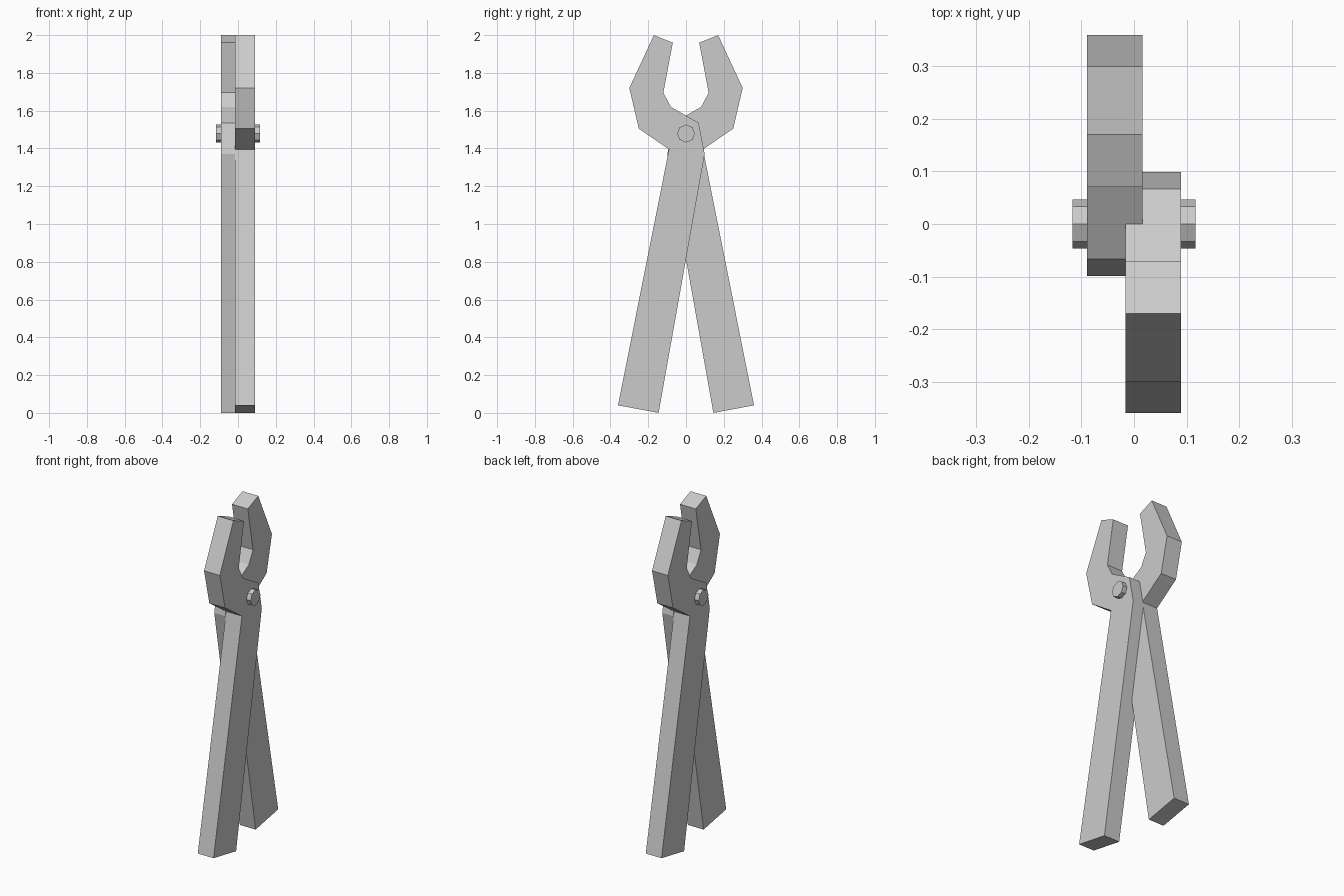
import bpy, bmesh
from math import pi
from mathutils import Matrix

if "Cube" in bpy.data.objects:
    bpy.data.objects.remove(bpy.data.objects["Cube"])

# Side outline (y, z) of one half: jaw, pivot boss and handle
OUTLINE = [(-0.17, 2.0), (-0.30, 1.72), (-0.25, 1.505), (-0.09, 1.395),
           (-0.36, 0.04), (-0.145, 0.0), (0.099, 1.37), (0.067, 1.535),
           (-0.08, 1.62), (-0.12, 1.695), (-0.07, 1.96)]
INNER, OUTER = 0.016, 0.089


def prism(name, outline, x0, x1, angle):
    bm = bmesh.new()
    face = bm.faces.new([bm.verts.new((x0, y, z)) for y, z in outline])
    ext = bmesh.ops.extrude_face_region(bm, geom=[face], use_keep_orig=True)
    moved = [g for g in ext["geom"] if isinstance(g, bmesh.types.BMVert)]
    bmesh.ops.translate(bm, verts=moved, vec=(x1 - x0, 0, 0))
    bmesh.ops.recalc_face_normals(bm, faces=bm.faces[:])
    bm.transform(Matrix.Rotation(angle, 4, 'Z'))
    mesh = bpy.data.meshes.new(name)
    bm.to_mesh(mesh)
    bm.free()
    obj = bpy.data.objects.new(name, mesh)
    bpy.context.collection.objects.link(obj)
    return obj


# Two interlocking halves, the second turned half way round; each is
# cut thinner where it crosses the other at the pivot
for name, angle in (("right_half", 0), ("left_half", pi)):
    half = prism(name, OUTLINE, -INNER, OUTER, angle)
    cutter = prism(name + "_cutter",
                   [(0, 0.4), (0.3, 0.4), (0.3, 1.8), (0, 1.8)],
                   -0.1, INNER, angle)
    mod = half.modifiers.new("lap_joint", 'BOOLEAN')
    mod.operation = 'DIFFERENCE'
    mod.solver = 'EXACT'
    mod.object = cutter
    bpy.context.view_layer.objects.active = half
    bpy.ops.object.modifier_apply(modifier=mod.name)
    bpy.data.objects.remove(cutter)

# Eight-sided pivot pin
bpy.ops.mesh.primitive_cylinder_add(vertices=8, radius=0.047, depth=0.234,
                                    location=(0, 0, 1.479),
                                    rotation=(0, pi / 2, 0))
bpy.context.object.name = "pivot_pin"
